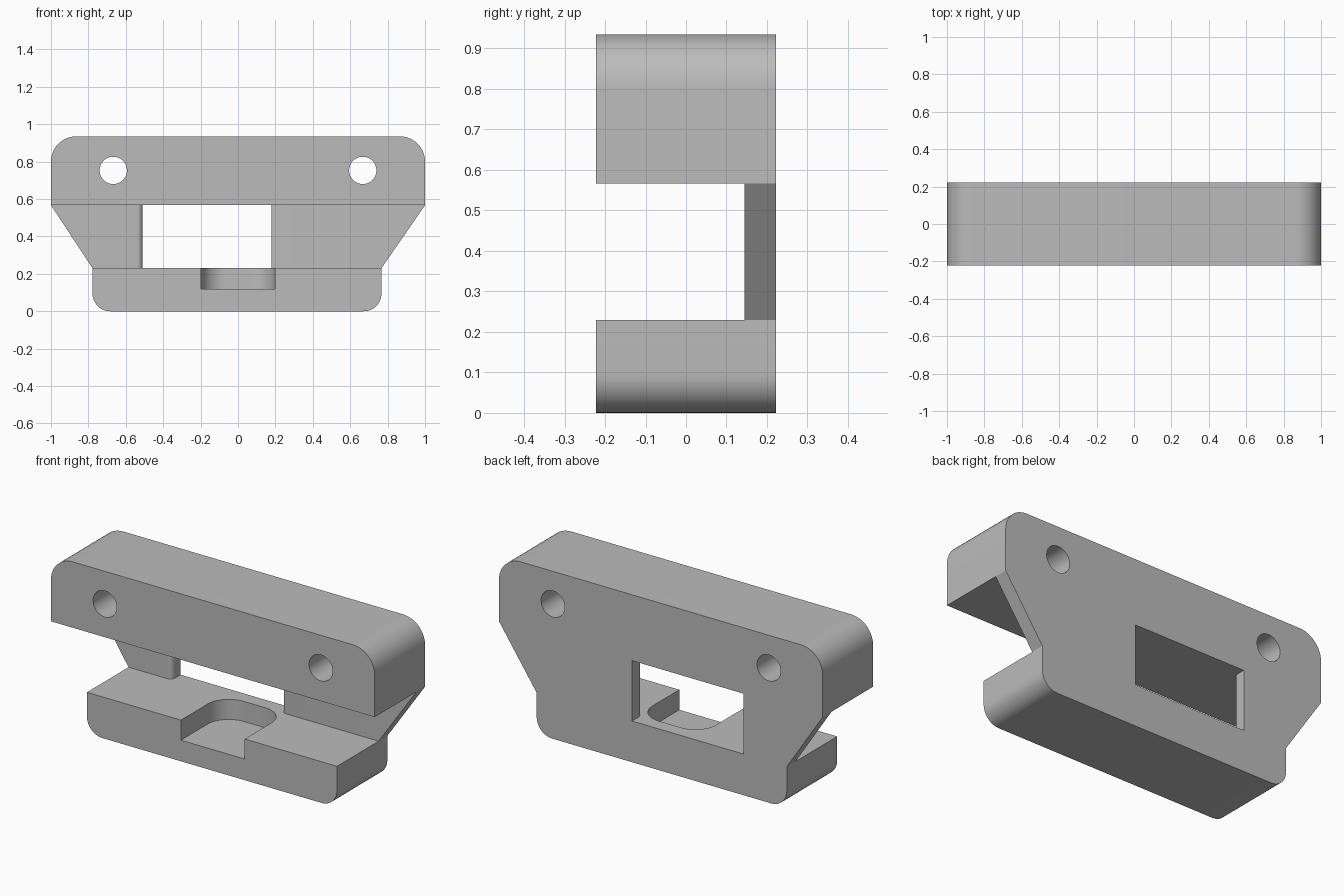
import bpy
import bmesh
from math import cos, sin, pi, radians
from mathutils import Vector

if "Cube" in bpy.data.objects:
    bpy.data.objects.remove(bpy.data.objects["Cube"], do_unlink=True)

DEPTH = 0.222       # half depth of the block
PLATE = 0.145       # front face of the thin back plate
SLOT_LOW, SLOT_HIGH = 0.23, 0.567
TOP = 0.935


def arc(cx, cy, r, start, end, steps=12):
    """Points of a circular arc, angles in degrees."""
    angles = [radians(start + (end - start) * i / steps) for i in range(steps + 1)]
    return [(cx + r * cos(a), cy + r * sin(a)) for a in angles]


def prism(name, outline, axis, low, high):
    """Extrude an outline along y (outline is x, z) or z (outline is x, y)."""
    bm = bmesh.new()

    def place(p, d):
        return (p[0], d, p[1]) if axis == "y" else (p[0], p[1], d)

    face = bm.faces.new([bm.verts.new(place(p, low)) for p in outline])
    new = bmesh.ops.extrude_face_region(bm, geom=[face])["geom"]
    shift = Vector(place((0, 0), high - low))
    bmesh.ops.translate(bm, vec=shift, verts=[v for v in new if isinstance(v, bmesh.types.BMVert)])
    bmesh.ops.recalc_face_normals(bm, faces=bm.faces)
    mesh = bpy.data.meshes.new(name)
    bm.to_mesh(mesh)
    bm.free()
    obj = bpy.data.objects.new(name, mesh)
    bpy.context.collection.objects.link(obj)
    return obj


def cut(body, cutter):
    """Subtract the cutter from the body and remove the cutter."""
    mod = body.modifiers.new("cut", "BOOLEAN")
    mod.operation = "DIFFERENCE"
    mod.solver = "EXACT"
    mod.object = cutter
    bpy.context.view_layer.objects.active = body
    bpy.ops.object.modifier_apply(modifier=mod.name)
    bpy.data.objects.remove(cutter, do_unlink=True)


# Block: wide rounded top, tapered middle, narrower rounded foot
R, F = 0.135, 0.095
LEFT, RIGHT = -0.778, 0.767
outline = (
    arc(1 - R, TOP - R, R, 0, 90) + arc(R - 1, TOP - R, R, 90, 180)
    + [(-1, SLOT_HIGH), (LEFT, SLOT_LOW)]
    + arc(LEFT + F, F, F, 180, 270) + arc(RIGHT - F, F, F, 270, 360)
    + [(RIGHT, SLOT_LOW), (1, SLOT_HIGH)]
)
body = prism("bracket_body", outline, "y", -DEPTH, DEPTH)

# Front slot opening into a window with eased front edges
E, S = 0.03, 0.012
slot = (
    [(-1.2, -0.4), (1.2, -0.4), (1.2, PLATE)]
    + arc(0.178 + S, PLATE + S, S, 270, 180, 6) + [(0.178, 0.4), (-0.51, 0.4)]
    + arc(-0.51 - E, PLATE + E, E, 0, -90, 8) + [(-1.2, PLATE)]
)
cut(body, prism("slot_cutter", slot, "z", SLOT_LOW, SLOT_HIGH))

# Round-backed pocket in the lower bar
W, P = 0.197, 0.13
back = PLATE - 0.001
pocket = (
    [(-W, -0.4), (W, -0.4)]
    + arc(W - P, back - P, P, 0, 90) + arc(P - W, back - P, P, 90, 180)
)
cut(body, prism("pocket_cutter", pocket, "z", 0.118, 0.4))

# Screw holes through the top bar
for side in (-1, 1):
    hole = arc(side * 0.667, 0.753, 0.073, 0, 360, 48)[:-1]
    cut(body, prism("hole_cutter", hole, "y", -0.5, 0.5))

# Plain grey finish
grey = bpy.data.materials.new("grey")
grey.use_nodes = True
colour = (0.5, 0.5, 0.5, 1)
grey.diffuse_color = colour
grey.node_tree.nodes["Principled BSDF"].inputs["Base Color"].default_value = colour
body.data.materials.clear()
body.data.materials.append(grey)

bpy.ops.object.select_all(action="DESELECT")
body.select_set(True)
bpy.context.view_layer.objects.active = body
bpy.ops.object.shade_smooth_by_angle(angle=radians(30))
